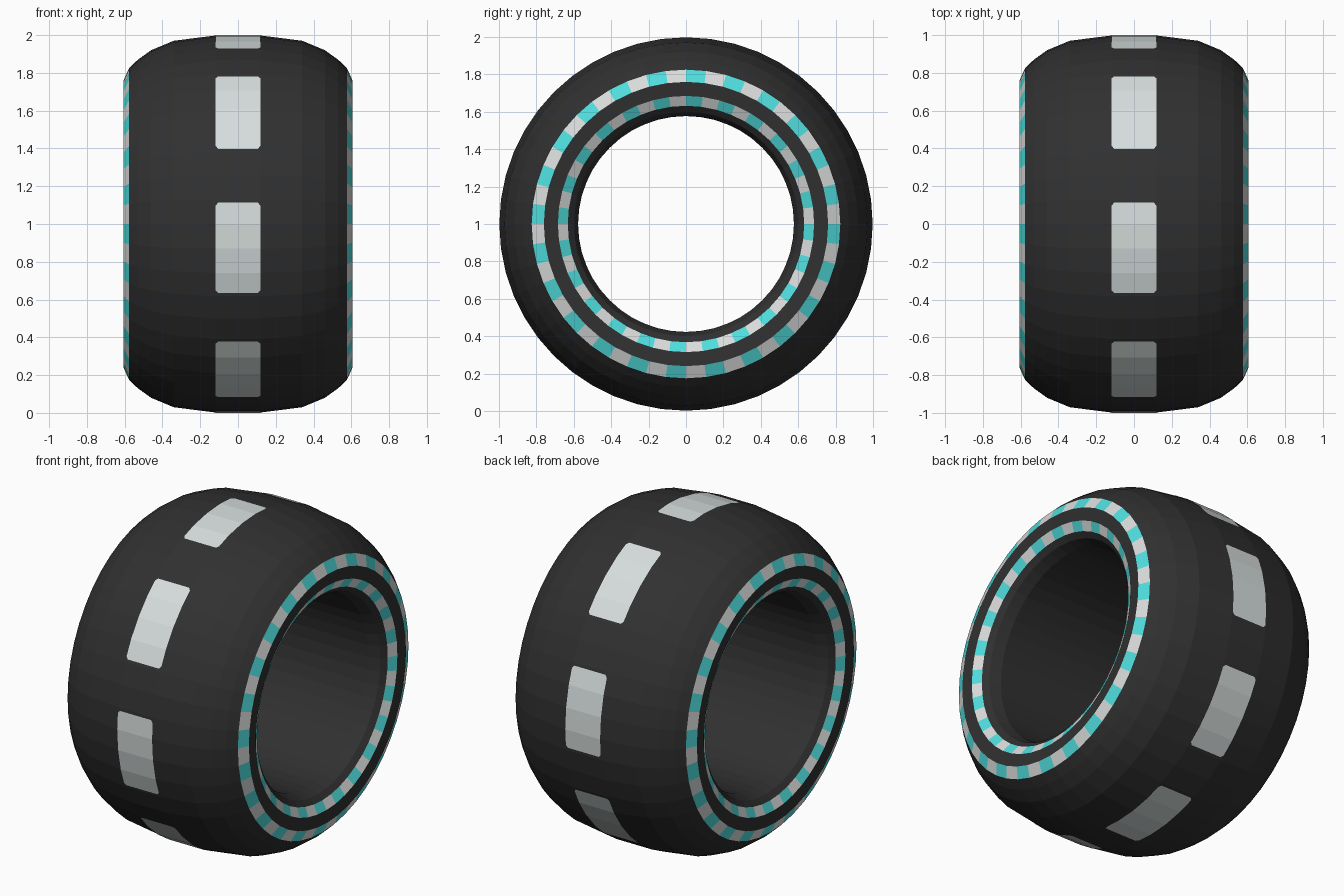
import bpy, bmesh
from math import sin, cos, radians, pi

if "Cube" in bpy.data.objects:
    bpy.data.objects.remove(bpy.data.objects["Cube"])

SEGS = 48
STEP = 360 / SEGS


def material(name, rgb):
    m = bpy.data.materials.new(name)
    m.diffuse_color = (*rgb, 1)
    m.use_nodes = True
    m.node_tree.nodes["Principled BSDF"].inputs["Base Color"].default_value = m.diffuse_color
    return m


rubber = material("dark rubber", (0.03, 0.03, 0.03))
white = material("stripe white", (0.70, 0.71, 0.71))
teal = material("stripe teal", (0.08, 0.72, 0.72))
pale = material("tread pale grey", (0.67, 0.73, 0.72))


def point(x, r, deg):
    # deg runs clockwise from the top, as seen from the right (+x) side
    a = radians(deg)
    return (x, r * sin(a), 1 + r * cos(a))


def finish(bm, name, mats):
    me = bpy.data.meshes.new(name)
    bm.to_mesh(me)
    bm.free()
    for m in mats:
        me.materials.append(m)
    ob = bpy.data.objects.new(name, me)
    bpy.context.collection.objects.link(ob)
    return ob


# Tyre: closed profile (x, radius) spun round the x axis
half = [(0.12, 0.998), (0.34, 0.97), (0.46, 0.92), (0.53, 0.87),
        (0.577, 0.825), (0.606, 0.76), (0.60, 0.685), (0.572, 0.632),
        (0.545, 0.60), (0.48, 0.577)]
profile = half + [(-x, r) for x, r in reversed(half)]
n = len(profile)
OUTER_BAND, INNER_BAND = 4, 6
bands = {OUTER_BAND: 1, INNER_BAND: 1,
         n - 2 - OUTER_BAND: -1, n - 2 - INNER_BAND: -1}

bm = bmesh.new()
rings = [[bm.verts.new(point(x, r, i * STEP)) for x, r in profile] for i in range(SEGS)]
for i in range(SEGS):
    a, b = rings[i], rings[(i + 1) % SEGS]
    for j in range(n):
        k = (j + 1) % n
        f = bm.faces.new((a[j], a[k], b[k], b[j]))
        if j in bands:
            # alternate the colours; the left side runs the other way round
            odd = i % 2 if bands[j] > 0 else (i + 1) % 2
            f.material_index = 1 if odd else 2
bmesh.ops.recalc_face_normals(bm, faces=bm.faces)
finish(bm, "tyre", [rubber, white, teal])


# Tread patches: thin rounded plates that follow the facets
def facet_radius(deg):
    off = radians(deg % STEP - STEP / 2)
    return 1.0 * cos(pi / SEGS) / cos(off)


rows = [(-14, 0.105), (-13.1, 0.118), (-7.5, 0.118), (0, 0.118),
        (7.5, 0.118), (13.1, 0.118), (14, 0.105)]
bm = bmesh.new()
for p in range(8):
    centre = 37.5 + 45 * p
    strip = []
    for off, w in rows:
        d = centre + off
        strip.append([bm.verts.new(point(x, facet_radius(d), d)) for x in (-w, w)])
    for a, b in zip(strip, strip[1:]):
        bm.faces.new((a[0], b[0], b[1], a[1]))
bm.normal_update()
for f in bm.faces:
    c = f.calc_center_median()
    if f.normal.y * c.y + f.normal.z * (c.z - 1) < 0:
        f.normal_flip()
finish(bm, "tread_patches", [pale])
